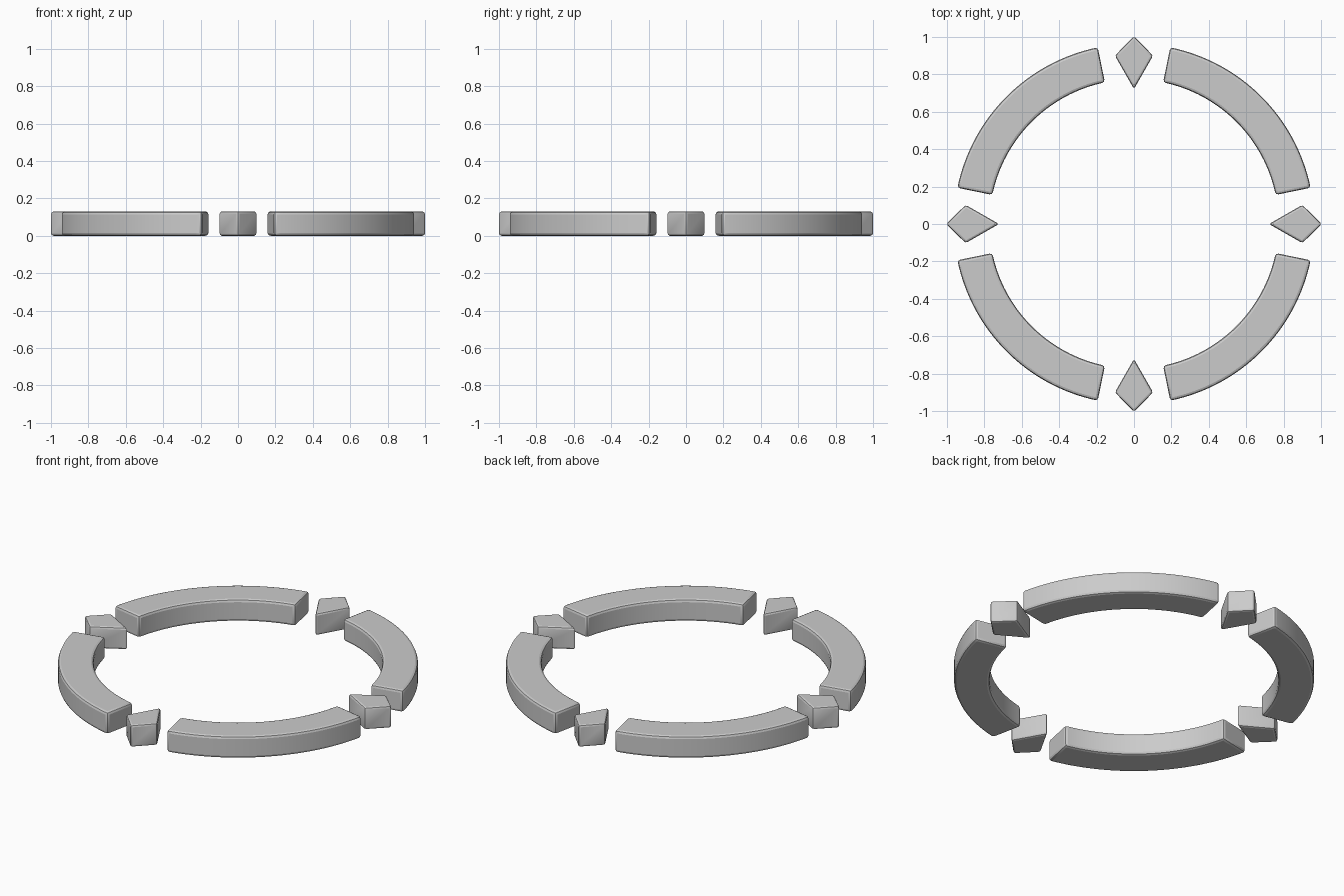
import bpy, bmesh
from math import sin, cos, pi, radians

if "Cube" in bpy.data.objects:
    bpy.data.objects.remove(bpy.data.objects["Cube"])

HEIGHT = 0.13


def prism(name, outline, turn, bevel):
    """Extrude a counter-clockwise outline, soften its edges, turn about z."""
    bm = bmesh.new()
    base = bm.faces.new([bm.verts.new((x, y, 0)) for x, y in outline])
    top = bmesh.ops.extrude_face_region(bm, geom=[base], use_keep_orig=True)
    for v in top["geom"]:
        if isinstance(v, bmesh.types.BMVert):
            v.co.z = HEIGHT
    bmesh.ops.recalc_face_normals(bm, faces=bm.faces)
    mesh = bpy.data.meshes.new(name)
    bm.to_mesh(mesh)
    bm.free()
    obj = bpy.data.objects.new(name, mesh)
    bpy.context.collection.objects.link(obj)
    obj.rotation_euler.z = turn
    mod = obj.modifiers.new("edge_bevel", "BEVEL")
    mod.width = bevel
    mod.segments = 2
    mod.limit_method = "ANGLE"
    mod.angle_limit = radians(30)
    bpy.ops.object.select_all(action="DESELECT")
    obj.select_set(True)
    bpy.context.view_layer.objects.active = obj
    bpy.ops.object.modifier_apply(modifier=mod.name)
    bpy.ops.object.shade_smooth_by_angle(angle=radians(20))
    return obj


# Quarter arc outline with radial ends
STEPS = 32
R_IN, R_OUT, START = 0.773, 0.964, radians(11.6)
angles = [START + (pi / 2 - 2 * START) * i / STEPS for i in range(STEPS + 1)]
arc = [(R_OUT * cos(a), R_OUT * sin(a)) for a in angles]
arc += [(R_IN * cos(a), R_IN * sin(a)) for a in reversed(angles)]

# Kite outline, blunt tip outward
kite = [(1.004, 0), (0.9, 0.102), (0.722, 0), (0.9, -0.102)]

# Four arcs and four kite markers around the ring
for i, side in enumerate(("right", "back", "left", "front")):
    prism(f"ring_arc_{i + 1}", arc, i * pi / 2, 0.015)
    prism(f"kite_marker_{side}", kite, i * pi / 2, 0.012)
